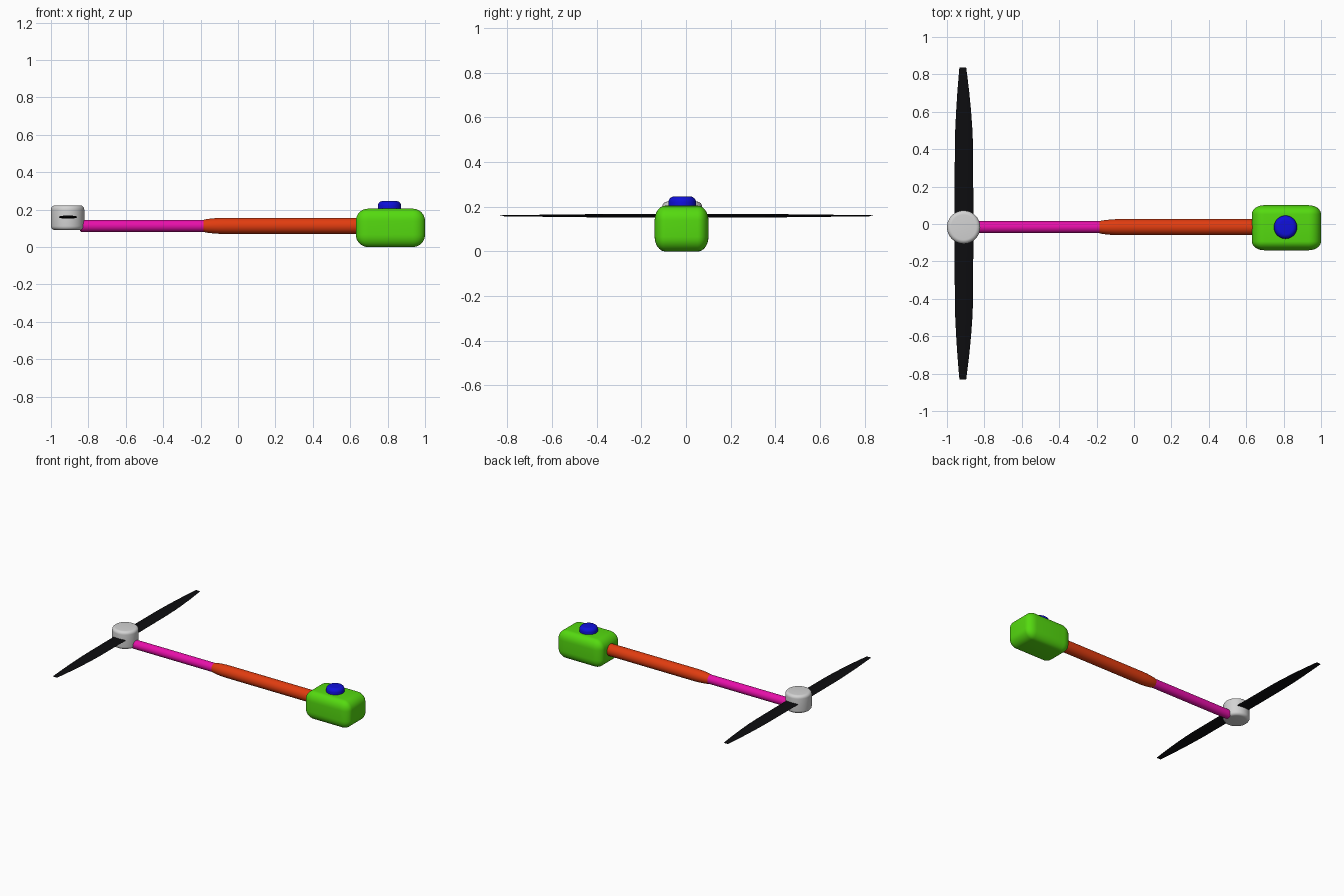
import bpy, bmesh, math
from mathutils import Matrix, Vector

cube = bpy.data.objects.get("Cube")
if cube:
    bpy.data.objects.remove(cube, do_unlink=True)

MID_Y = -0.017   # centre line of handle, hub and body
AXIS_Z = 0.113   # height of the handle axis


def material(name, rgb):
    m = bpy.data.materials.new(name)
    m.use_nodes = True
    m.diffuse_color = (*rgb, 1)
    m.node_tree.nodes["Principled BSDF"].inputs["Base Color"].default_value = (*rgb, 1)
    return m


green = material("green", (0.09, 0.7, 0.005))
orange = material("orange red", (0.75, 0.045, 0.005))
pink = material("magenta", (0.8, 0.005, 0.4))
blue = material("blue", (0.005, 0.005, 0.7))
grey = material("light grey", (0.65, 0.65, 0.65))
black = material("black", (0.004, 0.004, 0.005))


def finish(bm, name, mat, location, angle=40):
    bmesh.ops.recalc_face_normals(bm, faces=bm.faces)
    mesh = bpy.data.meshes.new(name)
    bm.to_mesh(mesh)
    bm.free()
    obj = bpy.data.objects.new(name, mesh)
    bpy.context.collection.objects.link(obj)
    obj.location = location
    mesh.materials.append(mat)
    bpy.ops.object.select_all(action='DESELECT')
    obj.select_set(True)
    bpy.context.view_layer.objects.active = obj
    bpy.ops.object.shade_smooth_by_angle(angle=math.radians(angle))
    return obj


def loft(bm, rings):
    """Skin a row of closed rings and cap both ends."""
    rows = [[bm.verts.new(p) for p in ring] for ring in rings]
    n = len(rows[0])
    for a, b in zip(rows, rows[1:]):
        for i in range(n):
            j = (i + 1) % n
            bm.faces.new((a[i], a[j], b[j], b[i]))
    bm.faces.new(rows[0])
    bm.faces.new(rows[-1])


def lathe(name, mat, profile, location, along_x=False, sides=48):
    """Revolve (radius, distance) pairs around z or x."""
    bm = bmesh.new()
    turns = [2 * math.pi * i / sides for i in range(sides)]
    loft(bm, [[(r * math.cos(t), r * math.sin(t), d) for t in turns] for r, d in profile])
    if along_x:
        bm.transform(Matrix.Rotation(math.pi / 2, 4, 'Y'))
    return finish(bm, name, mat, location)


def rounded_end(radius, end, bevel, direction, steps=6):
    """Profile points of a quarter-round rim, from the side to the end cap."""
    return [(radius - bevel + bevel * math.cos(a), end + direction * bevel * (math.sin(a) - 1))
            for a in (math.pi / 2 * k / steps for k in range(steps + 1))]


# Rounded body block
bm = bmesh.new()
bmesh.ops.create_cube(bm, size=1)
bmesh.ops.scale(bm, vec=Vector((0.37, 0.33, 0.205)), verts=bm.verts)
bmesh.ops.bevel(bm, geom=bm.edges[:], offset=0.066, segments=8, profile=0.5, affect='EDGES')
bmesh.ops.scale(bm, vec=Vector((1, 0.73, 1)), verts=bm.verts)
finish(bm, "body", green, (0.815, -0.02, 0.1025))

# Push button on the body
lathe("button", blue, [(0.062, 0.18)] + rounded_end(0.062, 0.246, 0.026, 1),
      (0.81, MID_Y, 0))

# Thick handle with a tapered nose
lathe("handle", orange,
      [(0.032, -0.185), (0.036, -0.17), (0.04, -0.135), (0.0425, -0.1), (0.043, -0.07), (0.043, 0.68)],
      (0, MID_Y, AXIS_Z), along_x=True)

# Thin shaft
lathe("shaft", pink, [(0.026, -0.845), (0.032, -0.839), (0.032, -0.12)],
      (0, MID_Y, AXIS_Z), along_x=True)

# Hub with rounded rims
lathe("hub", grey,
      rounded_end(0.089, 0.09, 0.022, -1)[::-1] + rounded_end(0.089, 0.223, 0.022, 1),
      (-0.911, MID_Y, 0))

# Propeller: lens-shaped sections tapering towards both tips
half = [(0.06, 0.05, 0.009), (0.4, 0.049, 0.0075), (0.5, 0.046, 0.006),
        (0.6, 0.04, 0.005), (0.7, 0.032, 0.004), (0.78, 0.024, 0.003), (0.835, 0.018, 0.002)]
stations = [(-y, w, t) for y, w, t in reversed(half)] + half
bm = bmesh.new()
loft(bm, [[(w * math.cos(a) - 0.01 * (1 - w / 0.05), y, t * math.sin(a))
           for a in (2 * math.pi * k / 16 for k in range(16))]
          for y, w, t in stations])
finish(bm, "propeller", black, (-0.909, 0.003, 0.16), angle=60)
